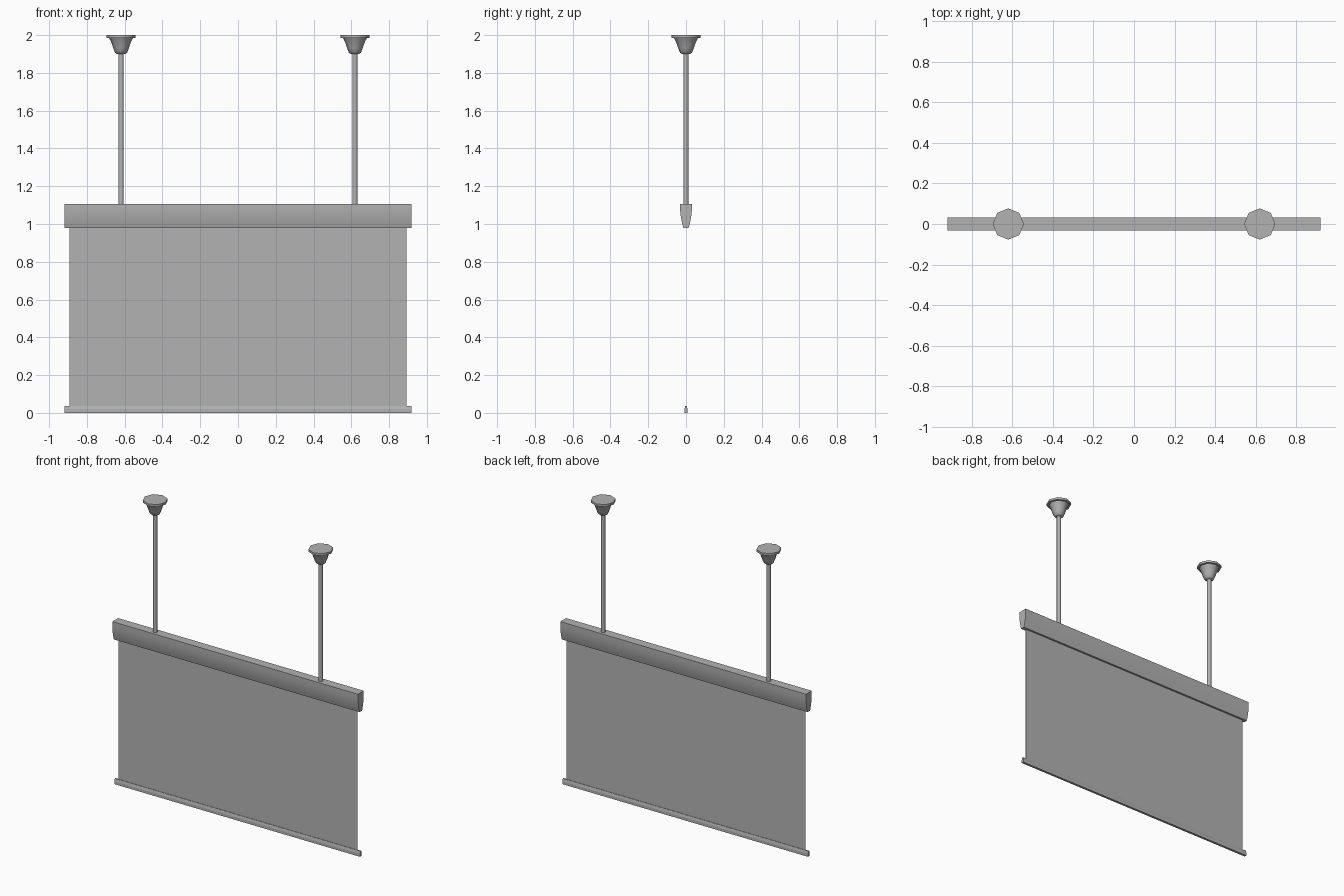
import bpy
import bmesh
import math

cube = bpy.data.objects.get("Cube")
if cube:
    bpy.data.objects.remove(cube, do_unlink=True)

grey = bpy.data.materials.new("light grey")
grey.use_nodes = True
colour = (0.45, 0.45, 0.45, 1)
grey.diffuse_color = colour
grey.node_tree.nodes["Principled BSDF"].inputs["Base Color"].default_value = colour


def finish(name, bm, smooth_angle=None):
    bmesh.ops.recalc_face_normals(bm, faces=bm.faces)
    mesh = bpy.data.meshes.new(name)
    bm.to_mesh(mesh)
    bm.free()
    mesh.materials.append(grey)
    obj = bpy.data.objects.new(name, mesh)
    bpy.context.collection.objects.link(obj)
    if smooth_angle:
        bpy.ops.object.select_all(action="DESELECT")
        obj.select_set(True)
        bpy.context.view_layer.objects.active = obj
        bpy.ops.object.shade_smooth_by_angle(angle=math.radians(smooth_angle))
    return obj


def extrude_along_x(name, half_profile, half_length, smooth_angle=None):
    """Mirror a (y, z) half profile and stretch it across the width."""
    outline = half_profile + [(-y, z) for y, z in reversed(half_profile)]
    bm = bmesh.new()
    face = bm.faces.new([bm.verts.new((-half_length, y, z)) for y, z in outline])
    result = bmesh.ops.extrude_face_region(bm, geom=[face])
    moved = [v for v in result["geom"] if isinstance(v, bmesh.types.BMVert)]
    bmesh.ops.translate(bm, verts=moved, vec=(2 * half_length, 0, 0))
    return finish(name, bm, smooth_angle)


def lathe(name, profile, x, sides=8):
    """Turn a (radius, z) profile into a closed solid with corners on the axes."""
    bm = bmesh.new()
    rings = []
    for r, z in profile:
        angles = [2 * math.pi * i / sides for i in range(sides)]
        rings.append([bm.verts.new((x + r * math.cos(a), r * math.sin(a), z)) for a in angles])
    for low, high in zip(rings, rings[1:]):
        for i in range(sides):
            j = (i + 1) % sides
            bm.faces.new((low[i], low[j], high[j], high[i]))
    bm.faces.new(rings[0])
    bm.faces.new(rings[-1])
    return finish(name, bm, 50)


# Roller housing with sides that curve in towards the slot
extrude_along_x("housing", [(0.014, 0.98), (0.021, 1.005), (0.027, 1.035),
                            (0.031, 1.07), (0.031, 1.107)], 0.918, 30)

# Hanging screen sheet and its weighted bottom bar
extrude_along_x("screen", [(0.001, 0.01), (0.001, 0.99)], 0.892)
extrude_along_x("bottom_bar", [(0.008, 0), (0.008, 0.02), (0.004, 0.037)], 0.918)

# Ceiling rods and their bell-shaped mounts
for side, x in (("left", 0.619), ("right", -0.619)):
    lathe(side + "_rod", [(0.014, 1.1), (0.014, 1.91)], x)
    lathe(side + "_ceiling_mount", [(0.022, 1.9), (0.032, 1.907), (0.041, 1.93),
                                    (0.053, 1.965), (0.064, 1.985),
                                    (0.077, 1.985), (0.077, 2.0)], x)
